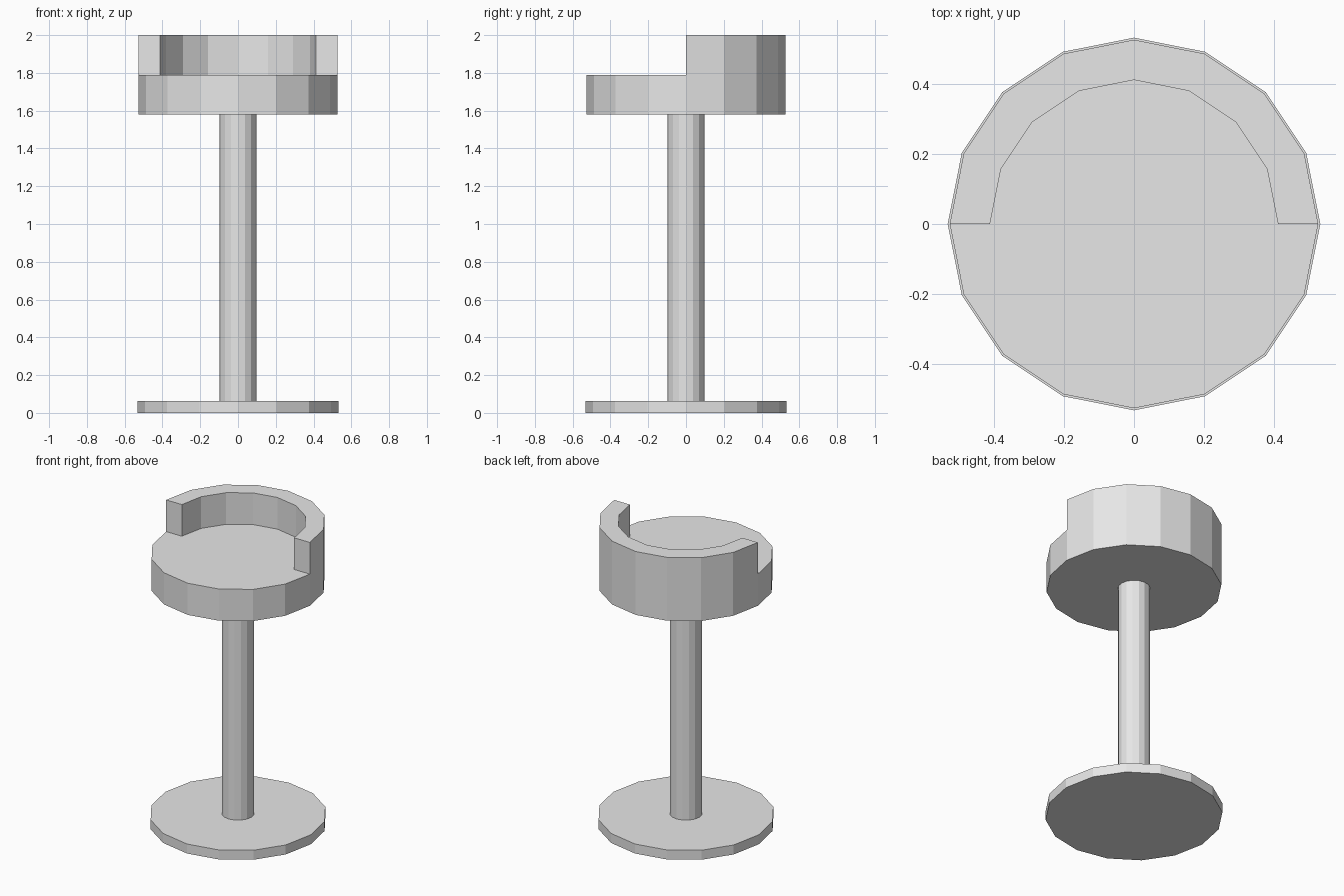
import bpy
import bmesh
from math import pi, cos, sin

SIDES = 16

cube = bpy.data.objects.get("Cube")
if cube:
    bpy.data.objects.remove(cube, do_unlink=True)

grey = bpy.data.materials.new("light grey")
grey.use_nodes = True
colour = (0.8, 0.8, 0.8, 1)
grey.diffuse_color = colour
grey.node_tree.nodes["Principled BSDF"].inputs["Base Color"].default_value = colour


def arc(radius, steps):
    """Points on a circle, starting at +x and turning towards +y."""
    return [(radius * cos(2 * pi * i / SIDES), radius * sin(2 * pi * i / SIDES))
            for i in range(steps)]


def prism(name, outline, bottom, top):
    """Extrude a closed outline upwards into a solid."""
    bm = bmesh.new()
    low = [bm.verts.new((x, y, bottom)) for x, y in outline]
    high = [bm.verts.new((x, y, top)) for x, y in outline]
    bm.faces.new(low[::-1])
    bm.faces.new(high)
    for i in range(len(low)):
        j = (i + 1) % len(low)
        bm.faces.new((low[i], low[j], high[j], high[i]))
    mesh = bpy.data.meshes.new(name)
    bm.to_mesh(mesh)
    bm.free()
    mesh.materials.append(grey)
    obj = bpy.data.objects.new(name, mesh)
    bpy.context.collection.objects.link(obj)
    return obj


# Round floor plate, post and seat
prism("base", arc(0.533, SIDES), 0, 0.063)
prism("post", arc(0.098, SIDES), 0.063, 1.58)
prism("seat", arc(0.527, SIDES), 1.58, 1.79)

# Half-ring backrest around the rear of the seat
half = SIDES // 2 + 1
prism("backrest", arc(0.527, half) + arc(0.412, half)[::-1], 1.79, 2)
